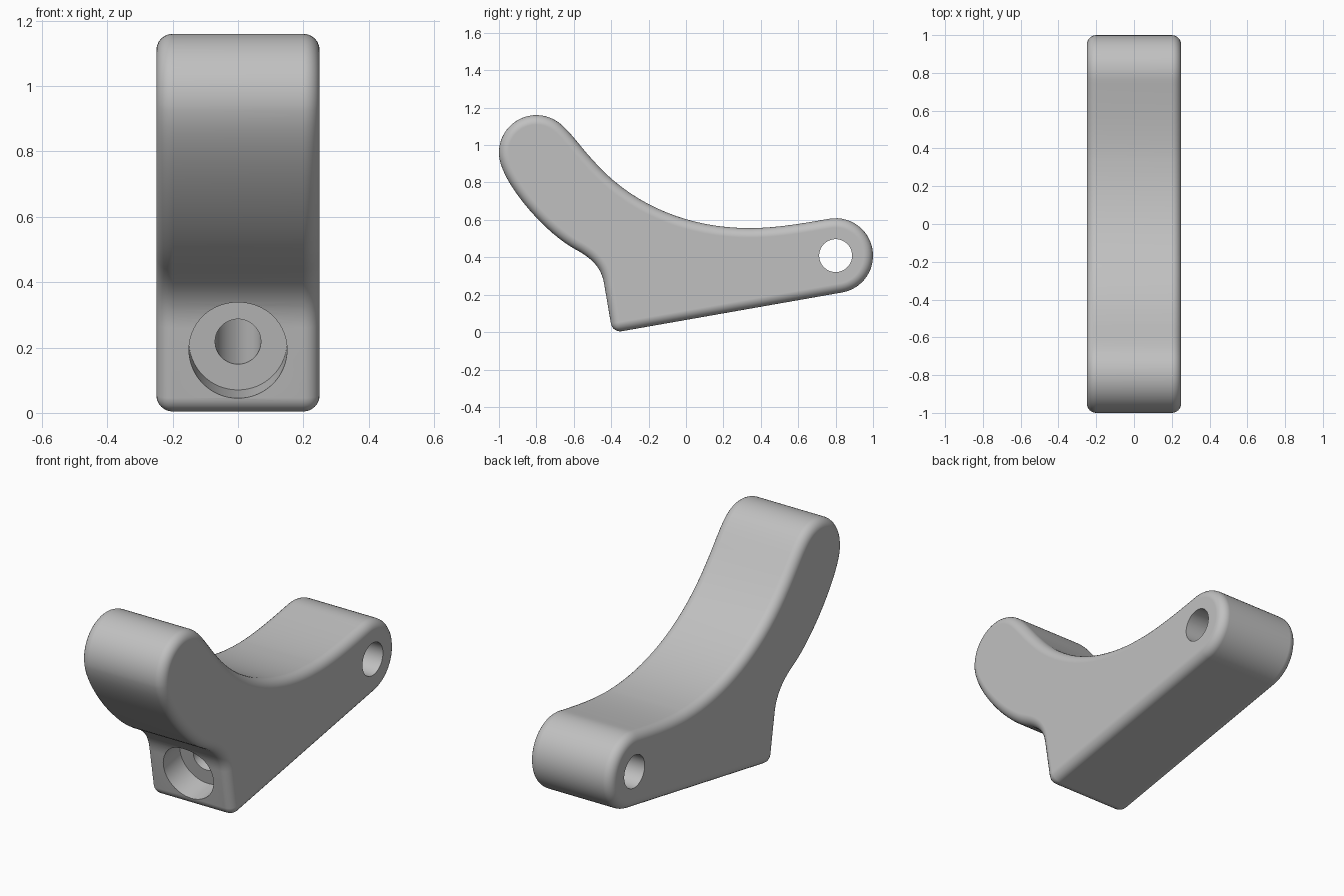
import bpy, bmesh
from math import radians, cos, sin, pi
from mathutils import Vector, Matrix
from mathutils.geometry import interpolate_bezier

cube = bpy.data.objects.get("Cube")
if cube:
    bpy.data.objects.remove(cube, do_unlink=True)

HALF_WIDTH = 0.25
PIN = Vector((0, 0.8, 0.409))
TILT = radians(10)
AXIS = Vector((0, -cos(TILT), -sin(TILT)))   # from the pin towards the front face

grey = bpy.data.materials.new("plain grey")
grey.use_nodes = True
grey.diffuse_color = (0.53, 0.53, 0.53, 1)
grey.node_tree.nodes["Principled BSDF"].inputs["Base Color"].default_value = grey.diffuse_color


def bezier(*points):
    return [tuple(p) for p in interpolate_bezier(*[Vector(p) for p in points], 18)]


def arc(centre, radius, start, end, steps=28):
    angles = [radians(start + (end - start) * i / steps) for i in range(steps + 1)]
    return [(centre[0] + radius * cos(a), centre[1] + radius * sin(a)) for a in angles]


def make_object(name, bm):
    bmesh.ops.recalc_face_normals(bm, faces=bm.faces)
    mesh = bpy.data.meshes.new(name)
    bm.to_mesh(mesh)
    bm.free()
    mesh.materials.append(grey)
    obj = bpy.data.objects.new(name, mesh)
    bpy.context.collection.objects.link(obj)
    return obj


def rod(name, start, end, radius):
    bm = bmesh.new()
    span = end - start
    place = Matrix.Translation((start + end) / 2) @ span.to_track_quat('Z', 'Y').to_matrix().to_4x4()
    bmesh.ops.create_cone(bm, cap_ends=True, segments=64, radius1=radius,
                          radius2=radius, depth=span.length, matrix=place)
    obj = make_object(name, bm)
    obj.hide_render = True
    return obj


# Side outline: front foot, neck, raised horn, saddle curve, pin end
horn = arc((-0.8, 0.96), 0.2, 190, 55)
pin_end = arc((0.8, 0.409), 0.2, 100, -80)
neck, chin = (-0.438, 0.26), (-0.594, 0.444)
slope, saddle = (-0.5, 0.922), (0.342, 0.556)
outline = [(-0.393, -0.004)]
outline += bezier(neck, (-0.452, 0.345), (-0.505, 0.397), chin)
outline += bezier(chin, (-0.76, 0.535), (-0.973, 0.787), horn[0])[1:-1]
outline += horn
outline += bezier(horn[-1], (-0.626, 1.083), (-0.56, 0.985), slope)[1:]
outline += bezier(slope, (-0.3, 0.69), (0.0, 0.555), saddle)[1:]
outline += bezier(saddle, (0.48, 0.556), (0.63, 0.582), pin_end[0])[1:-1]
outline += pin_end

# Solid body with rounded edges
bm = bmesh.new()
side = bm.faces.new([bm.verts.new((-HALF_WIDTH, y, z)) for y, z in outline])
new = bmesh.ops.extrude_face_region(bm, geom=[side])["geom"]
bmesh.ops.translate(bm, vec=(2 * HALF_WIDTH, 0, 0),
                    verts=[v for v in new if isinstance(v, bmesh.types.BMVert)])
body = make_object("lever_body", bm)
bevel = body.modifiers.new("rounded edges", 'BEVEL')
bevel.width = 0.05
bevel.segments = 6
bevel.limit_method = 'ANGLE'
bevel.angle_limit = radians(40)
bevel.use_clamp_overlap = False

# Cross hole, screw hole and its counterbore
across = Vector((0.4, 0, 0))
cutters = [
    rod("pin_hole_cutter", PIN - across, PIN + across, 0.088),
    rod("counterbore_cutter", PIN + AXIS * 1.1, PIN + AXIS * 1.4, 0.15),
    rod("screw_hole_cutter", PIN, PIN + AXIS * 1.2, 0.07),
]
for cutter in cutters:
    cut = body.modifiers.new(cutter.name, 'BOOLEAN')
    cut.operation = 'DIFFERENCE'
    cut.solver = 'EXACT'
    cut.object = cutter

# Apply the cuts, then shade
bpy.ops.object.select_all(action='DESELECT')
body.select_set(True)
bpy.context.view_layer.objects.active = body
for name in [m.name for m in body.modifiers]:
    bpy.ops.object.modifier_apply(modifier=name)
for cutter in cutters:
    bpy.data.objects.remove(cutter, do_unlink=True)
bpy.ops.object.shade_smooth_by_angle(angle=radians(30))
weighted = body.modifiers.new("clean shading", 'WEIGHTED_NORMAL')
weighted.keep_sharp = True
